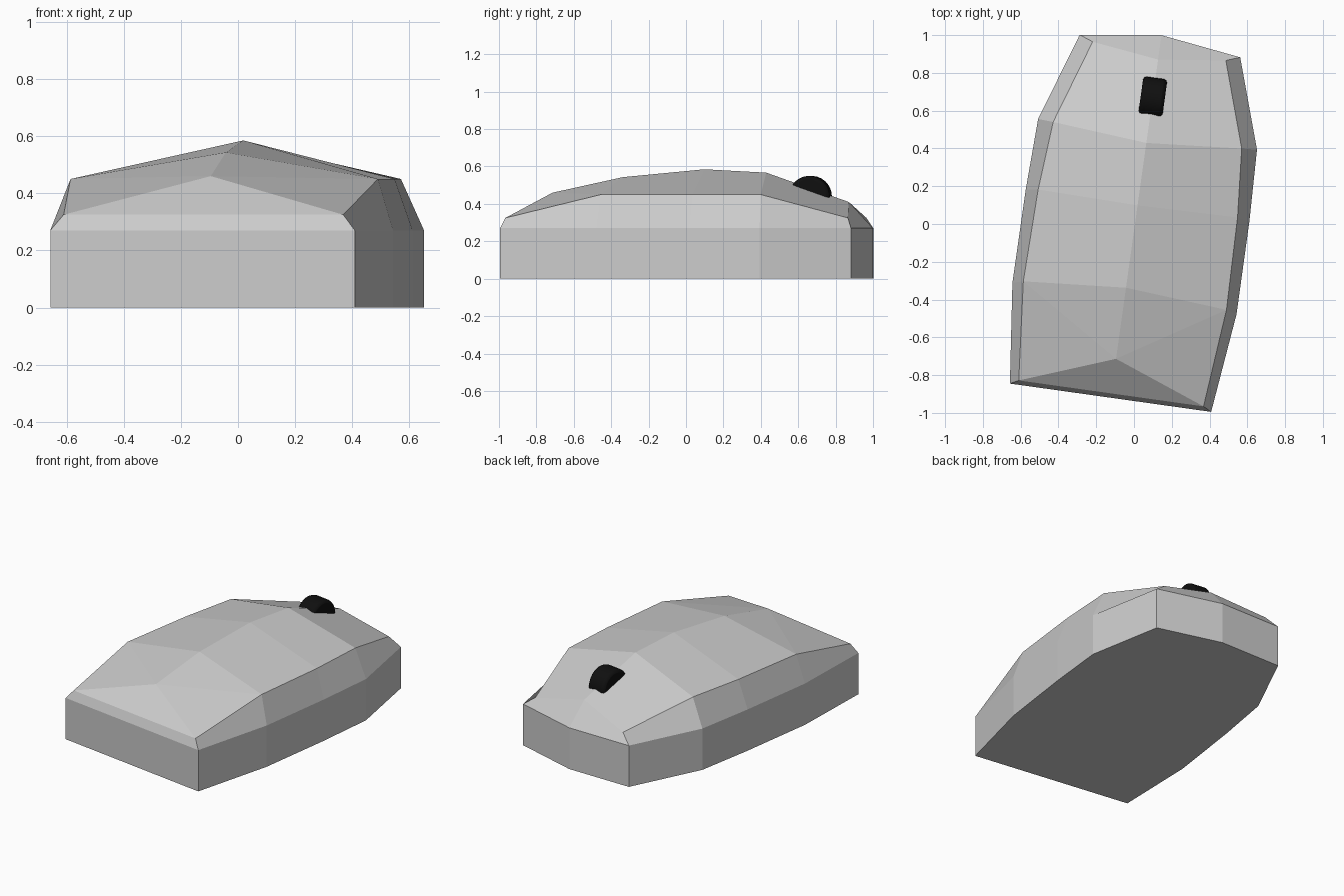
import bpy, bmesh
from math import radians, pi
from mathutils import Matrix

if "Cube" in bpy.data.objects:
    bpy.data.objects.remove(bpy.data.objects["Cube"])

# The whole mouse is turned clockwise about z
TURN = Matrix.Rotation(radians(-8), 4, 'Z') @ Matrix.Translation((0.005, 0, 0))
WALL = 0.27

# Stations from front to back: half width, y (and z)
wall = [(0.538, -0.928), (0.599, -0.398), (0.598, 0.10), (0.585, 0.48), (0.429, 0.952)]
shoulder = [(0.494, -0.905, 0.325), (0.543, -0.382, 0.45), (0.533, 0.11, 0.45),
            (0.504, 0.475, 0.45), (0.356, 0.925, 0.325)]
ridge = [(-0.72, 0.46), (-0.34, 0.543), (0.10, 0.585), (0.434, 0.567), (0.88, 0.41)]
tail = 1.01

bm = bmesh.new()


def face(*pts):
    bm.faces.new([bm.verts.new(p) for p in pts])


# Body: side walls, shoulder chamfer and domed top, mirrored about the ridge
for s in (1, -1):
    B = [(s * x, y, 0) for x, y in wall]
    W = [(s * x, y, WALL) for x, y in wall]
    S = [(s * x, y, z) for x, y, z in shoulder]
    R = [(0, y, z) for y, z in ridge]
    for i in range(4):
        face(B[i], B[i + 1], W[i + 1], W[i])
        face(W[i], W[i + 1], S[i + 1], S[i])
        if i:
            face(S[i], S[i + 1], R[i + 1], R[i])
    face(S[0], S[1], R[0])
    face(S[1], R[1], R[0])
    # pointed back
    face(B[4], (0, tail, 0), (0, tail, WALL), W[4])
    face(W[4], (0, tail, WALL), R[4], S[4])


# Front wall, front chamfer, front slope and base
def pair(p):
    return p, (-p[0],) + tuple(p[1:])


b, w, t = (pair(p) for p in ((*wall[0], 0), (*wall[0], WALL), shoulder[0]))
face(b[0], b[1], w[1], w[0])
face(w[0], w[1], t[1], t[0])
face(t[0], t[1], (0, *ridge[0]))
face(*[(x, y, 0) for x, y in wall], (0, tail, 0), *[(-x, y, 0) for x, y in reversed(wall)])

bmesh.ops.remove_doubles(bm, verts=bm.verts, dist=0.0005)
bmesh.ops.recalc_face_normals(bm, faces=bm.faces)
bm.transform(TURN)
mesh = bpy.data.meshes.new("mouse_body")
bm.to_mesh(mesh)
bm.free()
body = bpy.data.objects.new("mouse_body", mesh)
bpy.context.collection.objects.link(body)

# Scroll wheel with bevelled rims
bpy.ops.mesh.primitive_cylinder_add(vertices=24, radius=0.11, depth=0.128)
wheel = bpy.context.object
wheel.name = "scroll_wheel"
wheel.data.transform(TURN @ Matrix.Translation((0, 0.672, 0.44)) @ Matrix.Rotation(pi / 2, 4, 'Y'))
bevel = wheel.modifiers.new("rim", 'BEVEL')
bevel.width = 0.018
bevel.segments = 2
bevel.limit_method = 'ANGLE'
bevel.angle_limit = radians(40)
bpy.ops.object.shade_smooth_by_angle(angle=radians(35))
black = bpy.data.materials.new("black_rubber")
black.diffuse_color = (0.005, 0.005, 0.005, 1)
black.use_nodes = True
black.node_tree.nodes["Principled BSDF"].inputs["Base Color"].default_value = black.diffuse_color
wheel.data.materials.append(black)
